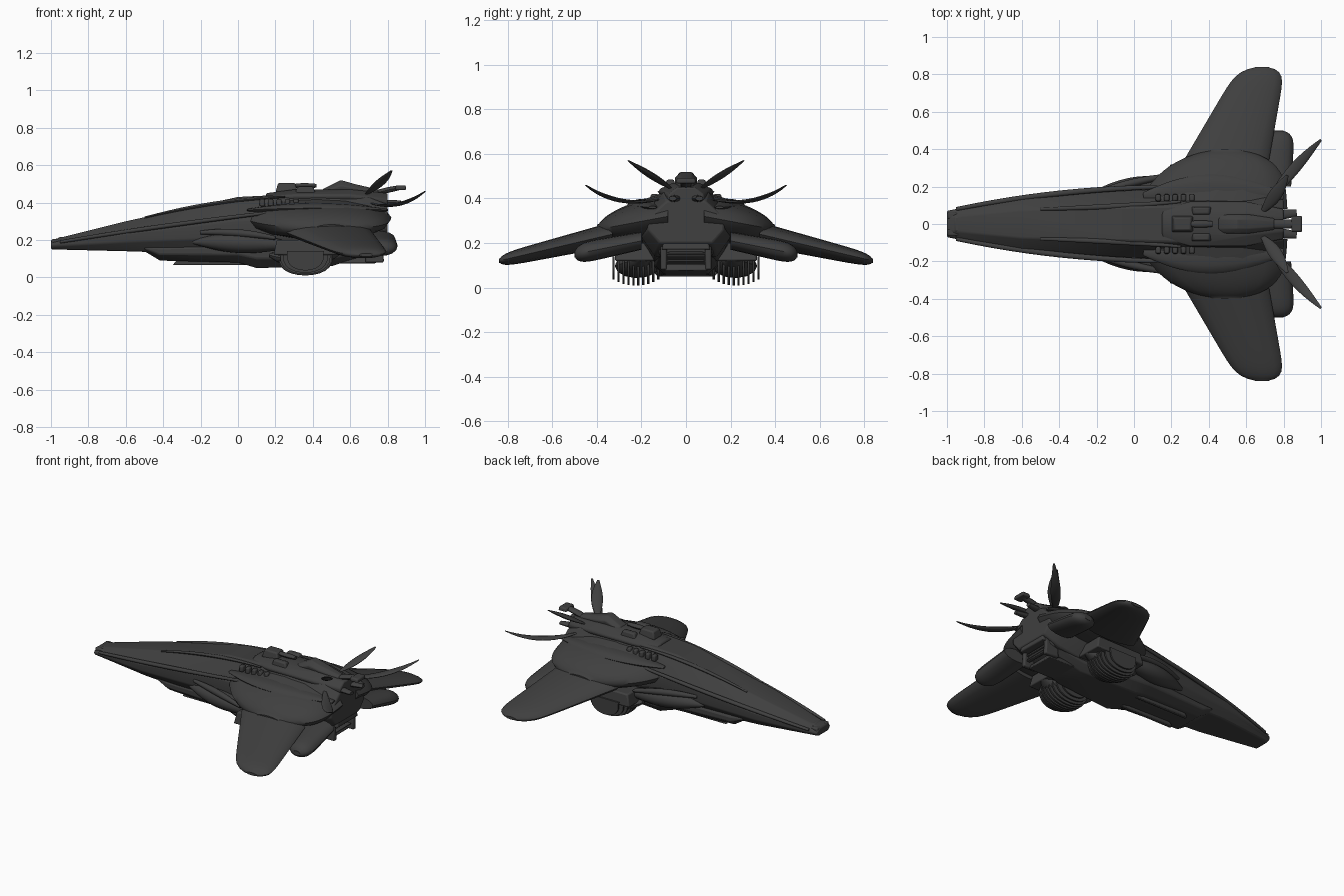
import bpy, bmesh, math
from mathutils import Vector

cube = bpy.data.objects.get("Cube")
if cube:
    bpy.data.objects.remove(cube, do_unlink=True)

shade = (0.05, 0.05, 0.05, 1)
grey = bpy.data.materials.new("dark_grey")
grey.use_nodes = True
grey.diffuse_color = shade
grey.node_tree.nodes["Principled BSDF"].inputs["Base Color"].default_value = shade


def loft(name, rings, mirror=False, bevel=False):
    """Skin closed rings of points, cap both ends, optionally mirror across y."""
    bm = bmesh.new()
    loops = [[bm.verts.new(point) for point in ring] for ring in rings]
    count = len(loops[0])
    for near, far in zip(loops, loops[1:]):
        for i in range(count):
            j = (i + 1) % count
            bm.faces.new((near[i], near[j], far[j], far[i]))
    bm.faces.new(loops[0])
    bm.faces.new(loops[-1])
    bmesh.ops.recalc_face_normals(bm, faces=bm.faces)
    mesh = bpy.data.meshes.new(name)
    bm.to_mesh(mesh)
    bm.free()
    mesh.materials.append(grey)
    part = bpy.data.objects.new(name, mesh)
    bpy.context.collection.objects.link(part)
    if mirror:
        modifier = part.modifiers.new("mirror", "MIRROR")
        modifier.use_axis = (False, True, False)
        modifier.use_mirror_merge = False
    if bevel:
        modifier = part.modifiers.new("bevel", "BEVEL")
        modifier.width, modifier.segments = 0.008, 2
    for other in bpy.context.selected_objects:
        other.select_set(False)
    bpy.context.view_layer.objects.active = part
    part.select_set(True)
    bpy.ops.object.shade_smooth_by_angle(angle=math.radians(40))


def oval(steps):
    """Cosine and sine pairs around a unit circle."""
    turns = [math.tau * k / steps for k in range(steps)]
    return [(math.cos(a), math.sin(a)) for a in turns]


def hull(name, stations, roof=0.5, belly=0.7, shoulder=0.6):
    """Faceted body along x; each station gives x, half width, roof and belly height."""
    rings = []
    for x, side, top, low in stations:
        waist = low + (top - low) * shoulder
        half = [(side * belly, low), (side, (low + waist) / 2), (side, waist), (side * roof, top)]
        rings.append([(x, y, z) for y, z in half] + [(x, -y, z) for y, z in reversed(half)])
    loft(name, rings, bevel=True)


def wing(name, root, tip, chords, thickness, roundness, steps=14):
    """Oval-section wing between two leading points, with a rounded tip."""
    root, tip = Vector(root), Vector(tip)
    rings = []
    for k in range(steps + 1):
        t = math.sin(math.pi / 2 * k / steps)
        lead = root.lerp(tip, t)
        chord = chords[0] + (chords[1] - chords[0]) * t
        thick = thickness[0] + (thickness[1] - thickness[0]) * t
        swell = max(math.sqrt(max(1 - t ** roundness, 0)), 0.3)
        middle = lead + Vector((chord / 2, 0, 0))
        rings.append([middle + Vector((chord * c, 0, thick * s)) * swell / 2 for c, s in oval(16)])
    loft(name, rings, mirror=True)


def blade(name, start, bend, end, width, thick, ends=0.2, mirror=True, steps=12):
    """Flattened oval swept along a bent path, widest halfway."""
    start, bend, end = Vector(start), Vector(bend), Vector(end)
    rings = []
    for k in range(steps + 1):
        t = k / steps
        first, second = start.lerp(bend, t), bend.lerp(end, t)
        along = (second - first).normalized()
        side = along.cross(Vector((0, 0, 1))).normalized()
        up = side.cross(along)
        swell = ends + (1 - ends) * math.sin(math.pi * t)
        rings.append([first.lerp(second, t) + (side * width * c + up * thick * s) * swell
                      for c, s in oval(12)])
    loft(name, rings, mirror=mirror)


def block(name, centre, size, taper=0.9, mirror=False):
    """Bevelled block with a narrowed top."""
    centre, size = Vector(centre), Vector(size) / 2
    rings = [[centre + Vector((size.x * sx * scale, size.y * sy * scale, size.z * level))
              for sx, sy in ((-1, -1), (1, -1), (1, 1), (-1, 1))]
             for level, scale in ((-1, 1), (1, taper))]
    loft(name, rings, mirror=mirror, bevel=True)


# Long wedge nose and spine
hull("main_hull", [(-1, .07, .2, .15), (-.6, .15, .3, .14), (0, .18, .43, .12),
                   (.4, .2, .45, .1), (.7, .2, .43, .14), (.8, .17, .39, .2)])

# Stepped keel
hull("keel", [(-.5, .13, .18, .14), (-.42, .14, .2, .09), (0, .16, .22, .08),
              (.1, .18, .22, .05), (.5, .14, .2, .06), (.75, .12, .2, .14)])
block("keel_rail", (-.1, .07, .08), (.5, .03, .03), mirror=True)

# Nose details
block("nose_panel", (-.87, 0, .2), (.2, .09, .03))
block("nose_prong", (-.96, .045, .18), (.08, .04, .05), mirror=True)

# Rails along the spine
blade("upper_side_rail", (-.95, .08, .19), (-.4, .19, .28), (.2, .2, .35),
      width=.015, thick=.012, ends=.7)
blade("roof_edge_rail", (-.5, .08, .32), (-.1, .09, .42), (.25, .12, .43),
      width=.014, thick=.01, ends=.5)

# Side sponsons ahead of the shoulders
blade("sponson", (-.24, .15, .19), (0, .2, .19), (.3, .22, .17), width=.06, thick=.055)
blade("sponson_pipe", (-.2, .17, .24), (0, .23, .25), (.2, .26, .21), width=.02, thick=.02, ends=.5)

# Domed shoulders
wing("shoulder", root=(0, .08, .32), tip=(.2, .4, .26), chords=(.82, .6),
     thickness=(.22, .15), roundness=4)
blade("shoulder_fairing", (.05, .15, .36), (.4, .2, .38), (.8, .15, .36), width=.09, thick=.03)

# Drooping outer wings
wing("outer_wing", root=(.26, .33, .24), tip=(.56, .84, .12), chords=(.46, .25),
     thickness=(.11, .06), roundness=16)

# Rear stabilisers
wing("rear_stabiliser", root=(.64, .2, .21), tip=(.69, .5, .15), chords=(.2, .17),
     thickness=(.08, .1), roundness=10)

# Bridge and roof structures
hull("bridge_base", [(.15, .08, .45, .4), (.3, .12, .47, .4), (.6, .12, .47, .4), (.8, .08, .45, .37)])
hull("bridge", [(.45, .05, .47, .44), (.55, .05, .52, .45), (.62, .05, .5, .45), (.75, .03, .47, .44)])
block("forward_turret", (.26, 0, .48), (.12, .09, .05), taper=.75)
blade("turret_barrel", (.3, 0, .49), (.35, 0, .49), (.42, 0, .49), width=.02, thick=.014,
      ends=.7, mirror=False)
block("roof_block", (.36, .07, .46), (.12, .05, .05), taper=.7, mirror=True)
for i in range(5):
    block(f"side_vent_{i}", (.13 + i * .045, .14, .4), (.03, .04, .04), mirror=True)

# Tail booms, blades and feelers
blade("tail_boom", (.7, 0, .44), (.8, 0, .47), (.87, 0, .48), width=.025, thick=.015,
      ends=.8, mirror=False)
block("tail_boom_head", (.87, 0, .48), (.06, .09, .025))
blade("lower_boom", (.7, .04, .4), (.8, .05, .4), (.87, .06, .4), width=.025, thick=.015, ends=.7)
blade("upper_blade", (.68, .06, .44), (.76, .15, .5), (.82, .26, .57), width=.035, thick=.012)
blade("long_feeler", (.7, .1, .4), (.85, .3, .35), (1, .45, .46), width=.03, thick=.009)

# Rear engine opening
block("engine_side", (.73, .1, .14), (.1, .03, .12), mirror=True)
block("engine_top", (.74, 0, .19), (.12, .22, .04))
block("engine_floor", (.62, 0, .09), (.24, .2, .03))
for i in range(2):
    block(f"engine_slat_{i}", (.75, 0, .12 + i * .035), (.03, .18, .012))

# Ribbed landing pods: a core under a mount, wrapped in curved fins
block("pod_mount", (.37, .23, .16), (.36, .18, .08), mirror=True)
blade("pod_core", (.17, .2, .12), (.35, .24, .07), (.54, .2, .13), width=.1, thick=.055)
for i in range(10):
    offset = (i - 4.5) / 4.5
    reach = math.sqrt(1 - (offset * .75) ** 2)
    depth = .05 + .08 * reach
    arc = [math.pi * k / 12 for k in range(13)]
    rim = [(.36 + .15 * reach * math.cos(a), .14 - depth * math.sin(a) ** .6 if 0 < a < math.pi else .14)
           for a in arc]
    loft(f"pod_fin_{i}", [[(x, .225 + offset * .1 + edge, z) for x, z in rim]
                          for edge in (-.005, .005)], mirror=True)
